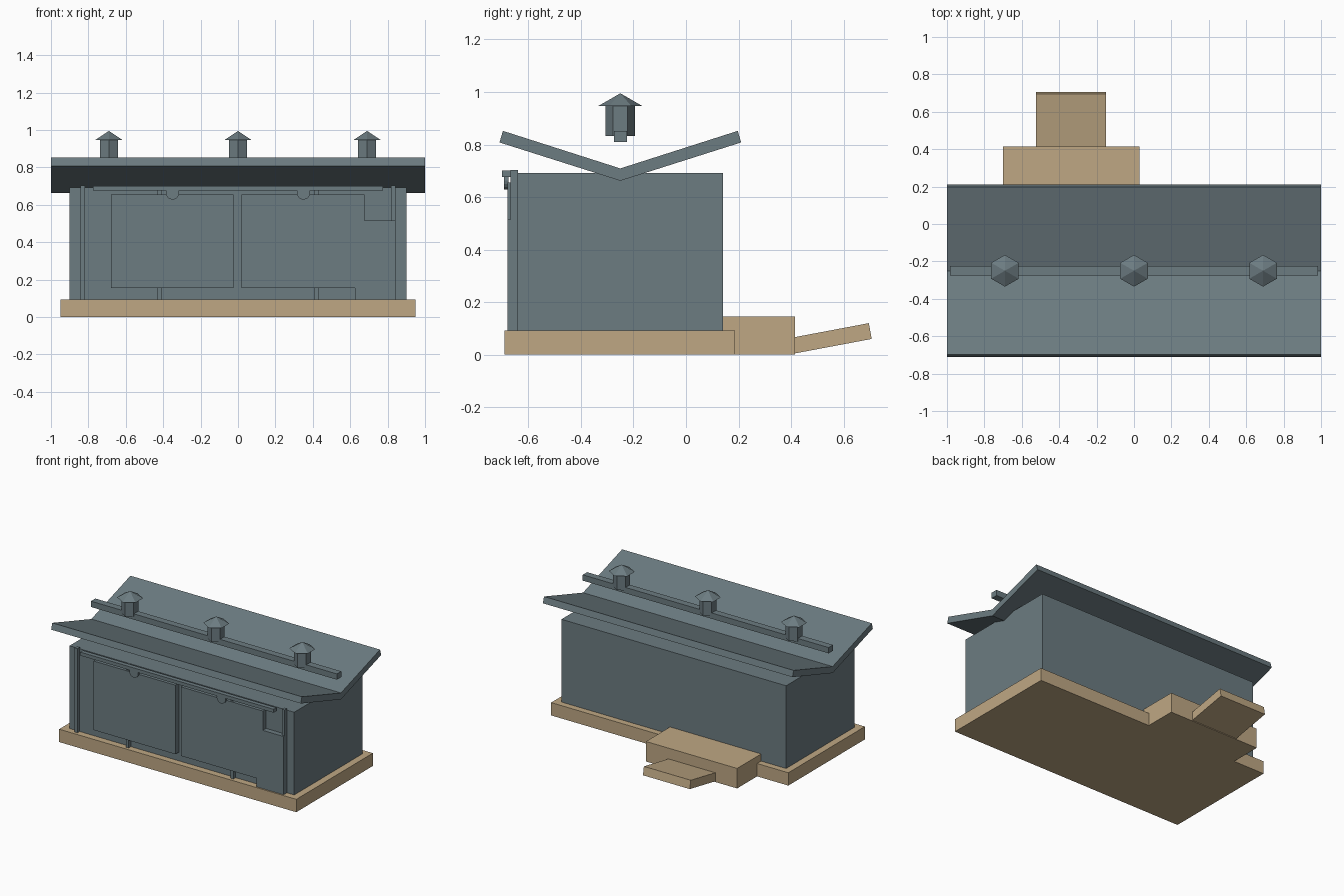
import bpy, bmesh, math

if "Cube" in bpy.data.objects:
    bpy.data.objects.remove(bpy.data.objects["Cube"])


def material(name, rgb):
    m = bpy.data.materials.new(name)
    m.diffuse_color = (*rgb, 1)
    m.use_nodes = True
    m.node_tree.nodes["Principled BSDF"].inputs["Base Color"].default_value = m.diffuse_color
    return m


SLATE = material("slate_paint", (0.15, 0.20, 0.22))
TAN = material("tan_concrete", (0.52, 0.39, 0.23))


def finish(name, bm, mat):
    bmesh.ops.recalc_face_normals(bm, faces=bm.faces)
    me = bpy.data.meshes.new(name)
    bm.to_mesh(me)
    bm.free()
    me.materials.append(mat)
    ob = bpy.data.objects.new(name, me)
    bpy.context.collection.objects.link(ob)
    return ob


def prism(name, pts, axis, a, b, mat=SLATE):
    """Extrude a profile from a to b along x (profile y,z) or y (profile x,z)."""
    bm = bmesh.new()
    place = (lambda p, t: (t, p[0], p[1])) if axis == "x" else (lambda p, t: (p[0], t, p[1]))
    face = bm.faces.new([bm.verts.new(place(p, a)) for p in pts])
    ext = bmesh.ops.extrude_face_region(bm, geom=[face])["geom"]
    shift = (b - a, 0, 0) if axis == "x" else (0, b - a, 0)
    bmesh.ops.translate(bm, verts=[e for e in ext if isinstance(e, bmesh.types.BMVert)], vec=shift)
    return finish(name, bm, mat)


def box(name, x0, x1, y0, y1, z0, z1, mat=SLATE):
    return prism(name, [(x0, z0), (x1, z0), (x1, z1), (x0, z1)], "y", y0, y1, mat)


def cone(name, x, y, r1, r2, z0, z1):
    """Six-sided cone or prism with corners pointing along y."""
    bm = bmesh.new()
    bmesh.ops.create_cone(bm, cap_ends=True, segments=6, radius1=r1, radius2=r2, depth=z1 - z0)
    # put a corner exactly on the y axis
    v = max(bm.verts, key=lambda v: v.co.xy.length)
    turn = math.pi / 2 - math.atan2(v.co.y, v.co.x)
    for v in bm.verts:
        c, s = math.cos(turn), math.sin(turn)
        v.co = (c * v.co.x - s * v.co.y, s * v.co.x + c * v.co.y, v.co.z)
    bmesh.ops.remove_doubles(bm, verts=bm.verts, dist=1e-5)
    ob = finish(name, bm, SLATE)
    ob.location = (x, y, (z0 + z1) / 2)


# Foundation, rear loading platform and ramp
box("foundation", -0.95, 0.95, -0.69, 0.186, 0, 0.093, TAN)
box("loading_platform", -0.70, 0.03, 0.14, 0.415, 0, 0.145, TAN)
prism("ramp", [(0.415, 0.005), (0.415, 0.067), (0.696, 0.12), (0.707, 0.06)],
      "x", -0.525, -0.15, TAN)

# Building body
box("body", -0.90, 0.90, -0.642, 0.14, 0.09, 0.692)

# Butterfly roof
prism("roof", [(-0.71, 0.808), (-0.25, 0.662), (0.21, 0.808),
               (0.197, 0.852), (-0.25, 0.709), (-0.697, 0.852)], "x", -1, 1)

# Raised bar over the valley with three vents
box("roof_bar", -0.985, 0.985, -0.275, -0.225, 0.81, 0.852)
for i, x in enumerate((-0.69, 0, 0.69)):
    cone(f"vent_pipe_{i}", x, -0.25, 0.056, 0.056, 0.832, 0.948)
    cone(f"vent_cap_{i}", x, -0.25, 0.085, 0.0, 0.946, 0.995)

# Wall posts on the front
for i, x in enumerate((-0.83, -0.42, 0.42, 0.83)):
    box(f"front_post_{i}", x - 0.011, x + 0.011, -0.668, -0.64, 0.09, 0.703 if abs(x) > 0.5 else 0.69)

# Sliding door on the left, door with side panel on the right
box("left_door", -0.68, -0.025, -0.68, -0.64, 0.155, 0.655)
prism("right_door", [(0.02, 0.155), (0.625, 0.155), (0.625, 0.09), (0.841, 0.09),
                     (0.841, 0.515), (0.675, 0.515), (0.675, 0.655), (0.02, 0.655)],
      "y", -0.68, -0.64)

# Door rail with rollers
box("door_rail", -0.775, 0.775, -0.70, -0.668, 0.677, 0.702)
for i, x in enumerate((-0.35, 0.35)):
    ring = [(x + 0.036 * math.cos(a * math.pi / 8), 0.664 + 0.036 * math.sin(a * math.pi / 8))
            for a in range(16)]
    prism(f"door_roller_{i}", ring, "y", -0.693, -0.676)
